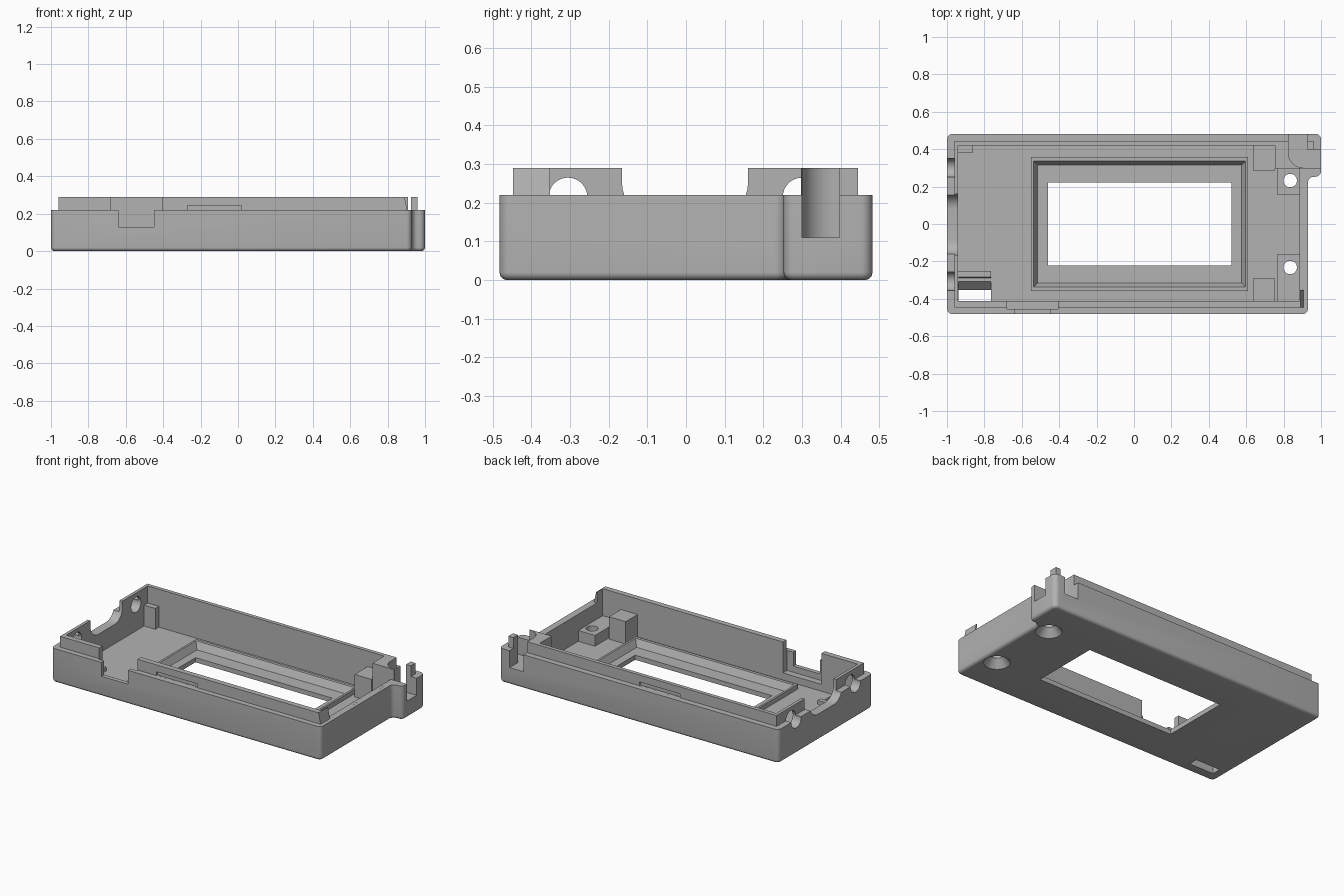
import bpy, bmesh, math
from mathutils import Vector, Matrix

if "Cube" in bpy.data.objects:
    bpy.data.objects.remove(bpy.data.objects["Cube"])

grey = bpy.data.materials.new("plain_grey")
grey.diffuse_color = (0.45, 0.45, 0.45, 1)
grey.use_nodes = True
grey.node_tree.nodes["Principled BSDF"].inputs["Base Color"].default_value = grey.diffuse_color


def finish(bm, name):
    bmesh.ops.recalc_face_normals(bm, faces=bm.faces)
    me = bpy.data.meshes.new(name)
    bm.to_mesh(me)
    bm.free()
    ob = bpy.data.objects.new(name, me)
    bpy.context.collection.objects.link(ob)
    me.materials.append(grey)
    return ob


def prism(name, pts, lo, hi, axis='z', radius=0, round_bottom=0):
    """Extrude a 2D outline; axis z takes (x,y), axis x takes (y,z), axis y takes (x,z)."""
    place = {'z': lambda p, h: (p[0], p[1], h),
             'x': lambda p, h: (h, p[0], p[1]),
             'y': lambda p, h: (p[0], h, p[1])}[axis]
    bm = bmesh.new()
    a = [bm.verts.new(place(p, lo)) for p in pts]
    b = [bm.verts.new(place(p, hi)) for p in pts]
    n = len(pts)
    bm.faces.new(a)
    bm.faces.new(b)
    for i in range(n):
        j = (i + 1) % n
        bm.faces.new((a[i], a[j], b[j], b[i]))
    bmesh.ops.recalc_face_normals(bm, faces=bm.faces)
    if radius:
        sides = [e for e in bm.edges if abs(e.verts[0].co.z - e.verts[1].co.z) > 1e-4]
        bmesh.ops.bevel(bm, geom=sides, offset=radius, segments=6, profile=0.5, affect='EDGES')
    if round_bottom:
        low = [e for e in bm.edges if all(abs(v.co.z - lo) < 1e-5 for v in e.verts)]
        bmesh.ops.bevel(bm, geom=low, offset=round_bottom, segments=5, profile=0.5, affect='EDGES')
    return finish(bm, name)


def box(x0, x1, y0, y1, z0, z1, name="block", radius=0):
    return prism(name, [(x0, y0), (x1, y0), (x1, y1), (x0, y1)], z0, z1, radius=radius)


def frustum(x, y, z0, z1, r0, r1):
    bm = bmesh.new()
    bmesh.ops.create_cone(bm, cap_ends=True, segments=40, radius1=r0, radius2=r1, depth=z1 - z0,
                          matrix=Matrix.Translation((x, y, (z0 + z1) / 2)))
    return finish(bm, "hole_cutter")


# Outer shell with the small step out at the back right corner
outline = [(-1, -0.48), (0.93, -0.48), (0.93, 0.255), (1, 0.255), (1, 0.485), (-1, 0.485)]
body = prism("case_body", outline, 0, 0.22, radius=0.03, round_bottom=0.02)


def combine(part, op):
    m = body.modifiers.new("combine", 'BOOLEAN')
    m.operation, m.object, m.solver = op, part, 'EXACT'
    bpy.context.view_layer.objects.active = body
    bpy.ops.object.modifier_apply(modifier=m.name)
    bpy.data.objects.remove(part)


def add(part):
    combine(part, 'UNION')


def cut(part):
    combine(part, 'DIFFERENCE')


# Raised lip with a slanted right end
add(prism("lip", [(-0.96, 0.1), (0.93, 0.1), (0.905, 0.22), (0.89, 0.29), (-0.96, 0.29)],
          -0.445, 0.447, axis='y'))
# Main cavity, and the open right side above the wall
cut(box(-0.94, 0.885, -0.41, 0.422, 0.045, 0.5))
cut(box(0.8, 1.2, -0.35, 0.36, 0.2201, 0.5))

# Screw platforms, support posts and corner block
for s in (1, -1):
    wall = 0.44 if s > 0 else -0.43
    y0, y1 = sorted((0.16 * s, wall))
    add(box(0.765, 0.9, y0, y1, 0.03, 0.115))
    y0, y1 = sorted((0.288 * s, wall))
    add(box(0.635, 0.755, y0, y1, 0.031, 0.19))
add(box(0.753, 0.91, 0.3, 0.441, 0.032, 0.29))
add(box(-0.95, -0.86, 0.385, 0.435, 0.033, 0.18))

# Raised window frame, sloped recess and opening
add(box(-0.55, 0.61, -0.355, 0.36, 0.03, 0.075))


def sloped_recess():
    bm = bmesh.new()
    rings = []
    for z, d in ((0.03, 0), (0.075, 0.022), (0.12, 0.022)):
        rings.append([bm.verts.new((x, y, z)) for x, y in (
            (-0.515 - d, -0.313 - d), (0.575 + d, -0.313 - d),
            (0.575 + d, 0.318 + d), (-0.515 - d, 0.318 + d))])
    bm.faces.new(rings[0])
    bm.faces.new(rings[-1])
    for a, b in zip(rings, rings[1:]):
        for i in range(4):
            j = (i + 1) % 4
            bm.faces.new((a[i], a[j], b[j], b[i]))
    return finish(bm, "recess_cutter")


cut(sloped_recess())
cut(box(-0.46, 0.52, -0.22, 0.225, -0.1, 0.2))

# Countersunk screw holes
for y in (-0.23, 0.235):
    cut(frustum(0.835, y, -0.1, 0.3, 0.036, 0.036))
    cut(frustum(0.835, y, -0.01, 0.05, 0.085, 0.036))

# Sloped slot through the floor with a low rib behind it
add(box(-0.95, -0.765, -0.285, -0.25, 0.02, 0.07))
cut(prism("slot", [(-0.409, -0.05), (-0.35, -0.05), (-0.35, 0), (-0.28, 0.0701), (-0.28, 0.09),
                   (-0.409, 0.09)], -0.939, -0.765, axis='x'))

# Switch opening in the front wall
cut(box(-0.68, -0.405, -0.452, -0.4, 0.09, 0.5))
cut(box(-0.64, -0.45, -0.6, -0.43, 0.13, 0.5))

# Catch grooves in the long lips
cut(box(-0.27, 0.02, -0.5, -0.435, 0.2202, 0.245))
cut(box(-0.27, 0.02, 0.437, 0.5, 0.2202, 0.245))

# Left wall: round wire holes and a wide notch with rounded bottom corners
for y in (-0.303, 0.303):
    cut(prism("wire_hole", [(y + 0.05 * math.cos(a * math.pi / 16), 0.215 + 0.05 * math.sin(a * math.pi / 16))
                            for a in range(32)], -1.1, -0.9, axis='x'))
scoop = [(0.163, 0.5), (-0.163, 0.5)]
for cx, start in ((-0.083, 180), (0.083, 270)):
    for k in range(9):
        a = math.radians(start + k * 11.25)
        scoop.append((cx + 0.08 * math.cos(a), 0.25 + 0.08 * math.sin(a)))
cut(prism("wall_notch", scoop, -1.1, -0.9, axis='x'))

# Open pocket at the back right corner, leaving a slim pillar
cut(box(0.825, 1.3, 0.303, 0.8, 0.11, 0.6, radius=0.08))
pillar = prism("corner_pillar", [(0.925, 0.4), (1, 0.4), (1, 0.485), (0.925, 0.485)], 0.1, 0.22)
bm = bmesh.new()
bm.from_mesh(pillar.data)
edge = [e for e in bm.edges if all(v.co.x > 0.99 and v.co.y > 0.48 for v in e.verts)]
bmesh.ops.bevel(bm, geom=edge, offset=0.03, segments=6, profile=0.5, affect='EDGES')
bm.to_mesh(pillar.data)
bm.free()
add(pillar)
add(box(0.925, 0.96, 0.4, 0.447, 0.15, 0.29))

# Centre, and shade smooth while keeping crisp edges
for v in body.data.vertices:
    v.co.y -= 0.0025
for p in body.data.polygons:
    p.material_index = 0
while len(body.data.materials) > 1:
    body.data.materials.pop(index=len(body.data.materials) - 1)
bpy.ops.object.select_all(action='DESELECT')
body.select_set(True)
bpy.context.view_layer.objects.active = body
bpy.ops.object.shade_smooth_by_angle(angle=math.radians(30))
